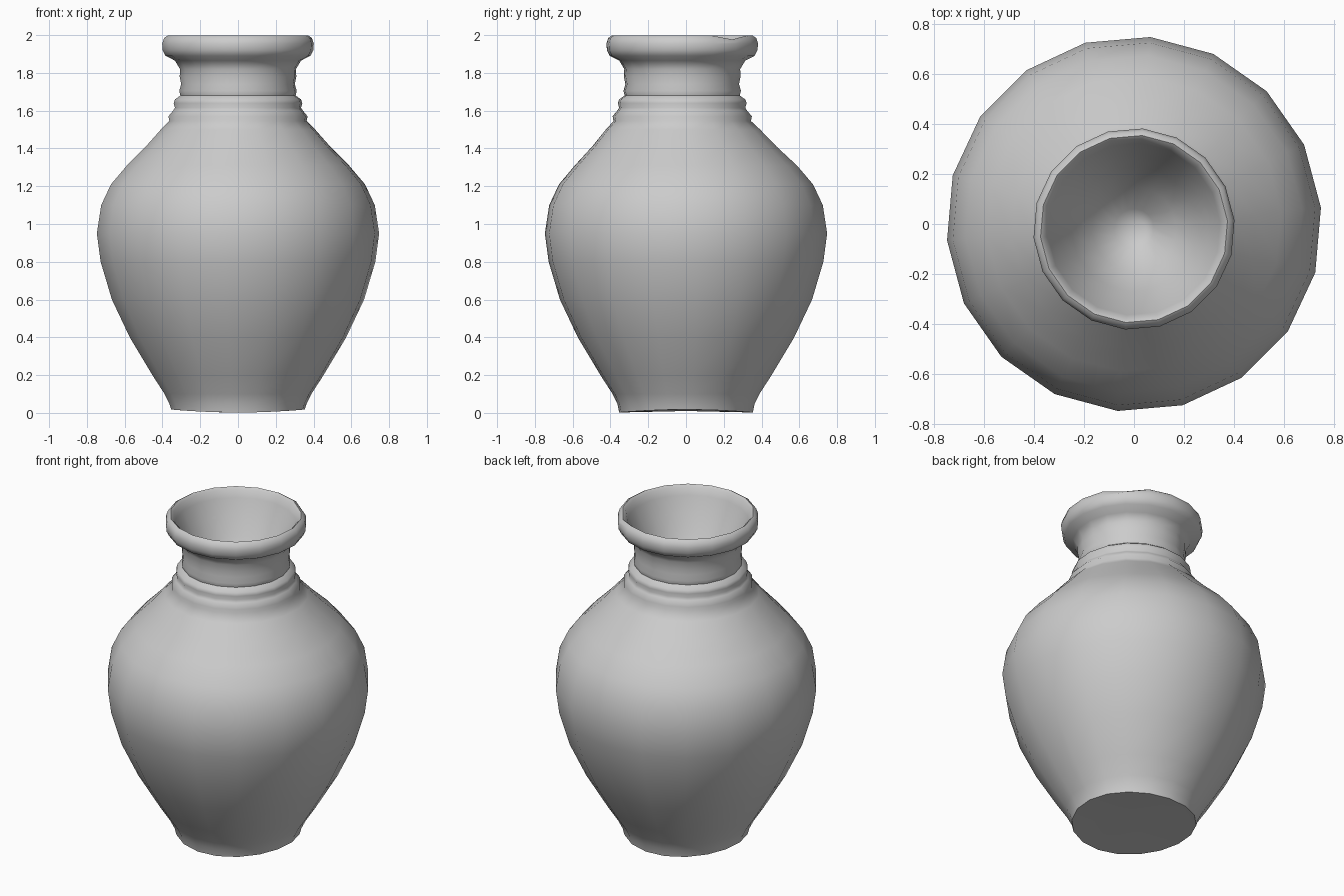
import bpy, bmesh, math

if "Cube" in bpy.data.objects:
    bpy.data.objects.remove(bpy.data.objects["Cube"])

SIDES = 18

# Outer profile from foot to lip, then the funnel-shaped mouth: (radius, z)
OUTER = [(0.355, 0.01), (0.365, 0.05), (0.39, 0.10), (0.455, 0.20), (0.575, 0.40),
         (0.67, 0.60), (0.73, 0.80), (0.75, 0.95), (0.727, 1.10), (0.675, 1.21),
         (0.59, 1.31), (0.49, 1.41), (0.41, 1.50), (0.365, 1.545),
         (0.37, 1.57), (0.345, 1.60), (0.335, 1.615), (0.342, 1.64), (0.335, 1.66),
         (0.306, 1.68), (0.312, 1.705), (0.302, 1.74), (0.31, 1.78), (0.308, 1.82),
         (0.335, 1.865), (0.385, 1.89), (0.40, 1.92), (0.403, 1.955), (0.393, 1.985)]
INNER = [(0.375, 1.997), (0.36, 1.985), (0.345, 1.94), (0.30, 1.85),
         (0.25, 1.74), (0.17, 1.62), (0.08, 1.54)]


def make_vase():
    bm = bmesh.new()
    rings = []
    for r, z in OUTER + INNER:
        ring = []
        # neck and lip lean slightly toward the front
        lean = -0.02 * min(1, max(0, (z - 1.3) / 0.25))
        for i in range(SIDES):
            a = 2 * math.pi * (i + 0.25) / SIDES
            dz = 0
            if z < 0.02:                     # slightly uneven foot
                dz = 0.008 * math.cos(2 * a)
            if z > 1.98 and i == 2:          # small chip in the lip
                dz = -0.02
            ring.append(bm.verts.new((r * math.cos(a), r * math.sin(a) + lean, z + dz)))
        rings.append(ring)
    for lo, hi in zip(rings, rings[1:]):
        for i in range(SIDES):
            j = (i + 1) % SIDES
            bm.faces.new((lo[i], lo[j], hi[j], hi[i]))
    # foot disc and bottom of the mouth
    for ring, tip in ((rings[0], (0, 0, 0.01)), (rings[-1], (0.04, 0, 1.50))):
        v = bm.verts.new(tip)
        for i in range(SIDES):
            bm.faces.new((ring[i], ring[(i + 1) % SIDES], v))
    bmesh.ops.recalc_face_normals(bm, faces=bm.faces)
    mesh = bpy.data.meshes.new("vase")
    bm.to_mesh(mesh)
    bm.free()
    obj = bpy.data.objects.new("vase", mesh)
    bpy.context.collection.objects.link(obj)
    return obj


vase = make_vase()
bpy.context.view_layer.objects.active = vase
vase.select_set(True)
bpy.ops.object.shade_smooth_by_angle(angle=math.radians(65))
